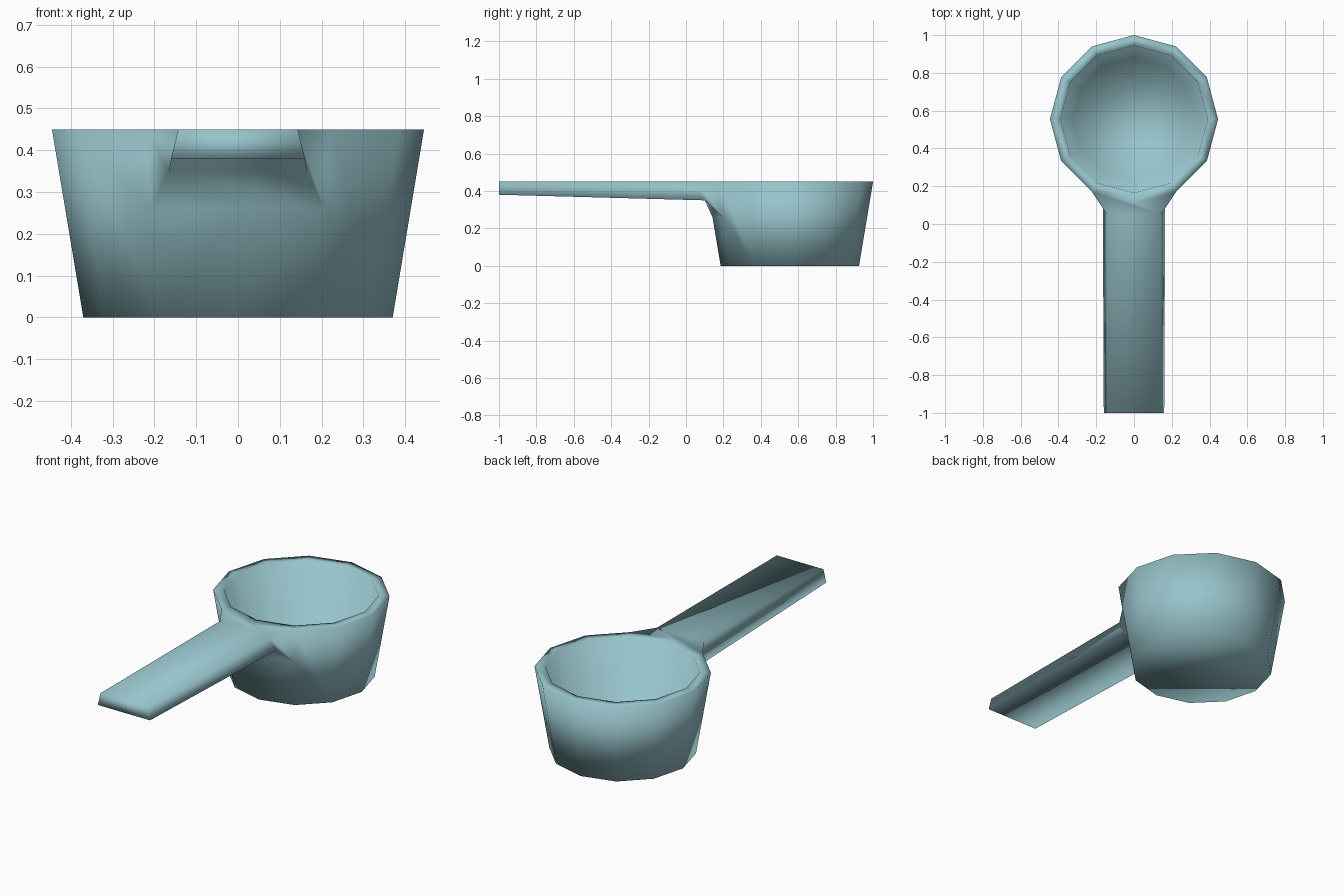
import bpy, bmesh, math

cube = bpy.data.objects.get("Cube")
if cube:
    bpy.data.objects.remove(cube)

# Single flat colour
COLOUR = (0.31, 0.55, 0.60, 1.0)
mat = bpy.data.materials.new("soft teal")
mat.use_nodes = True
mat.diffuse_color = COLOUR
mat.node_tree.nodes["Principled BSDF"].inputs["Base Color"].default_value = COLOUR

SIDES = 12
CENTRE_Y = 0.555
HEIGHT = 0.45
bm = bmesh.new()


def cup_point(i, radius, z):
    a = math.tau * i / SIDES - math.pi / 2
    return bm.verts.new((radius * math.cos(a), CENTRE_Y + radius * math.sin(a), z))


def ring(radius, z):
    return [cup_point(i, radius, z) for i in range(SIDES)]


def section(y_top, y_low, z_low, low_half):
    """Handle cross-section: top left, top right, low right, low left."""
    return [bm.verts.new(p) for p in (
        (-0.143, y_top, HEIGHT), (0.143, y_top, HEIGHT),
        (low_half, y_low, z_low), (-low_half, y_low, z_low))]


# Cup rings, index 0 faces the handle
base = ring(0.37, 0)
rim = ring(0.445, HEIGHT)
lip = ring(0.39, HEIGHT)
floor = ring(0.325, 0.05)
# Gusset line on the front of the cup wall
gusset = {i: cup_point(i, 0.413, 0.26) for i in (-1, 0, 1)}

for i in range(SIDES):
    j = (i + 1) % SIDES
    bm.faces.new((rim[i], rim[j], lip[j], lip[i]))
    bm.faces.new((lip[i], lip[j], floor[j], floor[i]))
    if i == 0:
        wall = (base[0], base[1], gusset[1], gusset[0])
    elif i == 1:
        wall = (base[1], base[2], rim[2], rim[1], gusset[1])
    elif i == SIDES - 1:
        wall = (base[i], base[0], gusset[0], gusset[-1])
    elif i == SIDES - 2:
        wall = (base[i], base[j], gusset[-1], rim[j], rim[i])
    else:
        wall = (base[i], base[j], rim[j], rim[i])
    bm.faces.new(wall)
bm.faces.new(base)
bm.faces.new(floor)

# Handle and the neck that flares into the cup
tip = section(-1.0, -1.0, 0.38, 0.16)
neck = section(0.05, 0.10, 0.35, 0.165)
bm.faces.new(tip)
for k in range(4):
    n = (k + 1) % 4
    bm.faces.new((tip[k], tip[n], neck[n], neck[k]))
bm.faces.new((neck[0], neck[1], rim[1], rim[0], rim[-1]))
bm.faces.new((neck[1], neck[2], gusset[1], rim[1]))
bm.faces.new((neck[3], neck[0], rim[-1], gusset[-1]))
bm.faces.new((neck[2], neck[3], gusset[-1], gusset[0], gusset[1]))

bmesh.ops.recalc_face_normals(bm, faces=bm.faces)
for f in bm.faces:
    f.smooth = True

mesh = bpy.data.meshes.new("measuring_scoop")
bm.to_mesh(mesh)
bm.free()
mesh.materials.append(mat)
scoop = bpy.data.objects.new("measuring_scoop", mesh)
bpy.context.collection.objects.link(scoop)
